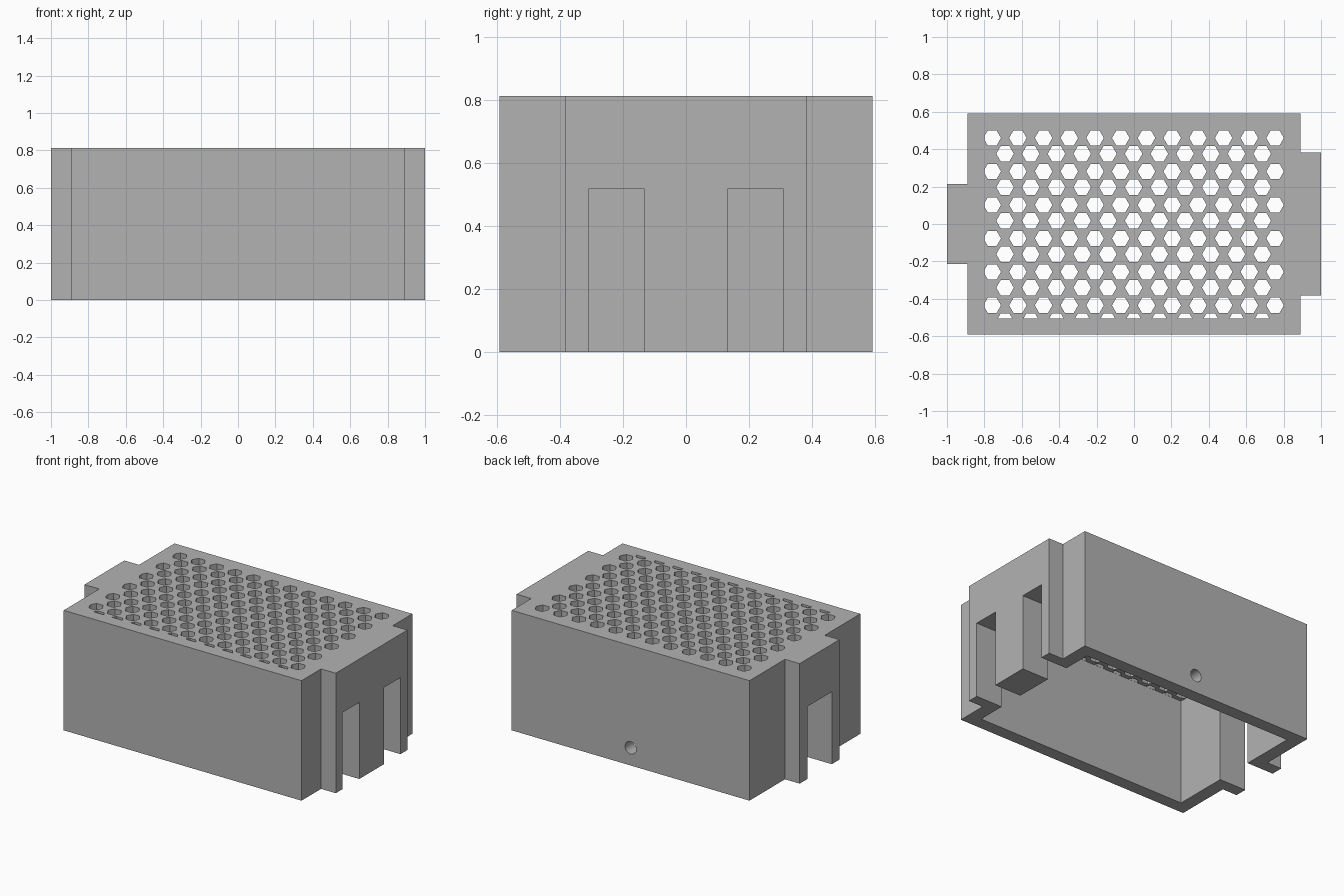
import bpy
import bmesh
from math import cos, sin, pi
from mathutils import Vector

cube = bpy.data.objects.get("Cube")
if cube:
    bpy.data.objects.remove(cube, do_unlink=True)

# Main dimensions
HX, HY, H = 0.89, 0.592, 0.812      # half length, half width, height
IX, IY, CEIL = 0.80, 0.505, 0.72    # cavity half sizes and ceiling
TAB_R, TAB_L = 0.383, 0.213         # half widths of the end bosses
SLOT_IN, SLOT_OUT = 0.131, 0.309    # slot edges in y

grey = bpy.data.materials.new("plain_grey")
grey.use_nodes = True
grey.diffuse_color = (0.45, 0.45, 0.45, 1)
grey.node_tree.nodes["Principled BSDF"].inputs["Base Color"].default_value = grey.diffuse_color


def prism(name, outlines, z0, z1, clip=None):
    """Extrude flat outlines from z0 to z1, optionally clipped to a rectangle."""
    bm = bmesh.new()
    for pts in outlines:
        bm.faces.new([bm.verts.new((x, y, z0)) for x, y in pts])
    if clip:
        for axis, half in enumerate(clip):
            for s in (-1, 1):
                n = Vector((0, 0, 0))
                n[axis] = s
                bmesh.ops.bisect_plane(bm, geom=bm.verts[:] + bm.edges[:] + bm.faces[:],
                                       plane_co=n * half, plane_no=n, clear_outer=True)
    ext = bmesh.ops.extrude_face_region(bm, geom=bm.faces[:], use_keep_orig=True)
    top = [v for v in ext["geom"] if isinstance(v, bmesh.types.BMVert)]
    bmesh.ops.translate(bm, verts=top, vec=(0, 0, z1 - z0))
    bmesh.ops.recalc_face_normals(bm, faces=bm.faces[:])
    mesh = bpy.data.meshes.new(name)
    bm.to_mesh(mesh)
    bm.free()
    ob = bpy.data.objects.new(name, mesh)
    bpy.context.collection.objects.link(ob)
    return ob


def rect(x0, x1, y0, y1):
    return [(x0, y0), (x1, y0), (x1, y1), (x0, y1)]


def cut(body, cutter):
    """Subtract the cutter from the body and discard it."""
    cutter.hide_render = True
    mod = body.modifiers.new("cut", 'BOOLEAN')
    mod.operation, mod.solver, mod.object = 'DIFFERENCE', 'EXACT', cutter
    bpy.context.view_layer.update()
    deps = bpy.context.evaluated_depsgraph_get()
    mesh = bpy.data.meshes.new_from_object(body.evaluated_get(deps))
    body.modifiers.clear()
    body.data = mesh
    bpy.data.objects.remove(cutter, do_unlink=True)


# Outer body: box with a wide boss on one end and a narrow one on the other
outline = [(-HX, -HY), (HX, -HY), (HX, -TAB_R), (1, -TAB_R), (1, TAB_R), (HX, TAB_R),
           (HX, HY), (-HX, HY), (-HX, TAB_L), (-1, TAB_L), (-1, -TAB_L), (-HX, -TAB_L)]
cover = prism("vented_cover", [outline], 0, H)

# Hollow interior, open at the bottom
cut(cover, prism("cavity_cutter", [rect(-IX, IX, -IY, IY)], -0.1, CEIL))

# Cable slots: two in the wide boss, one in the narrow boss
cut(cover, prism("wide_slot_cutter", [rect(0.7, 1.1, SLOT_IN, SLOT_OUT),
                                      rect(0.7, 1.1, -SLOT_OUT, -SLOT_IN)], -0.1, 0.518))
cut(cover, prism("narrow_slot_cutter", [rect(-1.1, -0.7, -SLOT_IN, SLOT_IN)], -0.1, 0.49))

# Staggered hexagonal vents, trimmed to the cavity outline
PX, PY, R = 0.1375, 0.179, 0.047
hexes = []
for row in range(12):
    odd = row % 2
    cy = 0.46 - (row // 2) * PY - odd * 0.0845
    for col in range(12 - odd):
        cx = (col - 5.5 + odd / 2) * PX - 0.002
        hexes.append([(cx + R * cos(i * pi / 3), cy + R * sin(i * pi / 3)) for i in range(6)])
cut(cover, prism("vent_cutter", hexes, 0.6, 1.0, clip=(IX - 0.001, IY - 0.001)))

# Round screw hole through the back wall
circle = [(0.042 * cos(i * pi / 16), 0.042 * sin(i * pi / 16)) for i in range(32)]
screw = prism("screw_cutter", [circle], -0.1, 0.1)
screw.rotation_euler.x = pi / 2
screw.location = (0, HY - 0.04, 0.12)
cut(cover, screw)

# Finish: one colour, flat walls, smooth screw hole
cover.data.materials.clear()
cover.data.materials.append(grey)
for p in cover.data.polygons:
    p.material_index = 0
bpy.ops.object.select_all(action='DESELECT')
bpy.context.view_layer.objects.active = cover
cover.select_set(True)
bpy.ops.object.shade_smooth_by_angle(angle=pi / 6)
